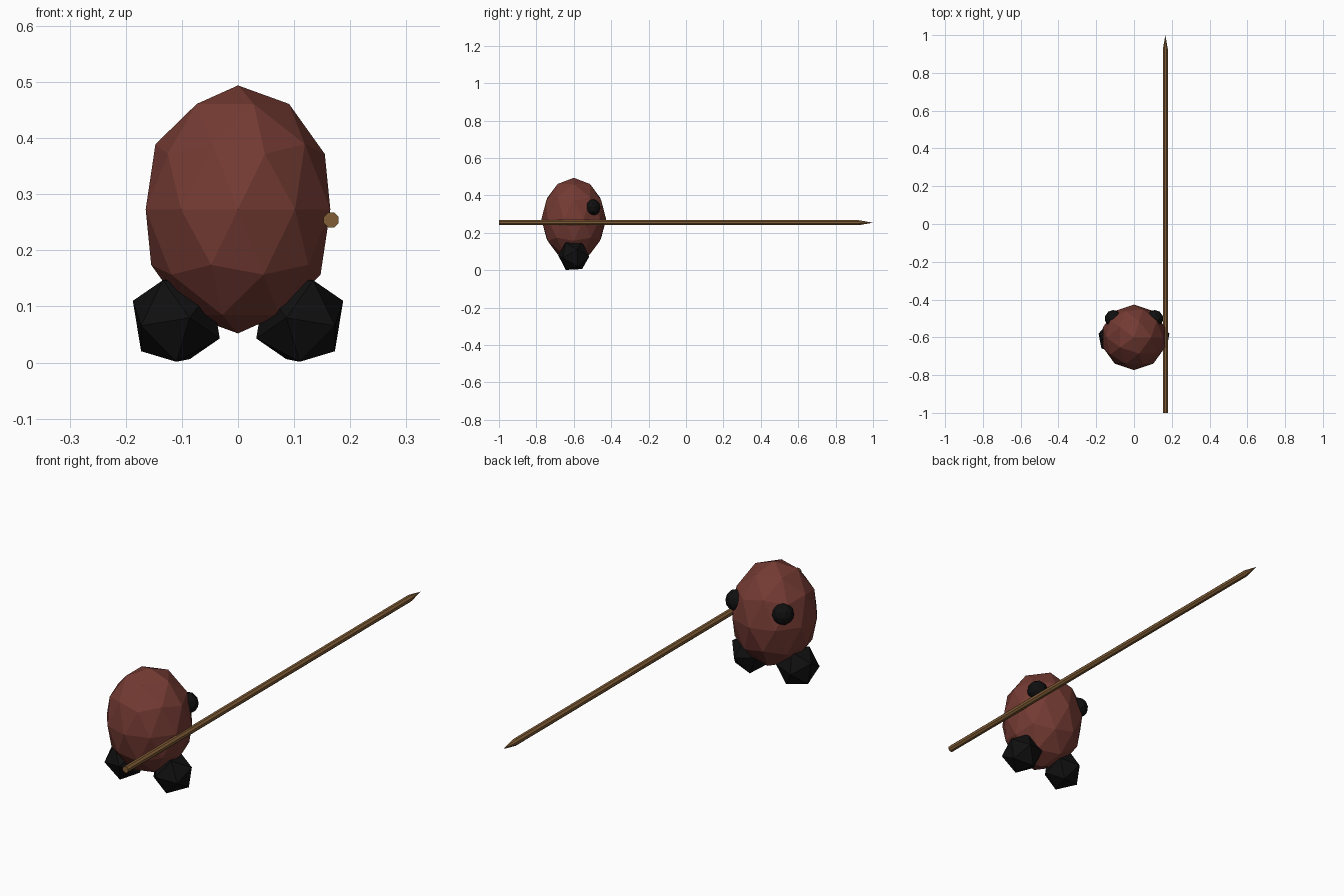
import bpy, bmesh, math
from mathutils import Matrix

if "Cube" in bpy.data.objects:
    bpy.data.objects.remove(bpy.data.objects["Cube"])


def material(name, rgb):
    m = bpy.data.materials.new(name)
    m.diffuse_color = (*rgb, 1)
    m.use_nodes = True
    m.node_tree.nodes["Principled BSDF"].inputs["Base Color"].default_value = m.diffuse_color
    return m


BROWN = material("red_brown", (0.175, 0.043, 0.033))
BLACK = material("near_black", (0.005, 0.005, 0.005))
WOOD = material("wood", (0.22, 0.11, 0.037))


def finish(bm, name, mat):
    bmesh.ops.recalc_face_normals(bm, faces=bm.faces)
    me = bpy.data.meshes.new(name)
    bm.to_mesh(me)
    bm.free()
    me.materials.append(mat)
    ob = bpy.data.objects.new(name, me)
    bpy.context.collection.objects.link(ob)
    return ob


def ball(name, mat, centre, radii, subdiv, tilt=0, mirror=False):
    bm = bmesh.new()
    bmesh.ops.create_icosphere(bm, subdivisions=subdiv, radius=1)
    m = (Matrix.Translation(centre) @ Matrix.Rotation(tilt, 4, 'X')
         @ Matrix.Diagonal((*radii, 1)))
    bm.transform(m)
    if mirror:
        bm.transform(Matrix.Diagonal((-1, 1, 1, 1)))
    return finish(bm, name, mat)


# Egg-shaped body
ball("body", BROWN, (0, -0.6, 0.273), (0.173, 0.173, 0.221), 2)

# Feet and eyes, mirrored left to right
for side, flip in (("right", False), ("left", True)):
    ball(side + "_foot", BLACK, (0.11, -0.6, 0.0765), (0.0866,) * 3, 1,
         math.radians(-30), flip)
    ball(side + "_eye", BLACK, (0.11, -0.5, 0.335), (0.0445,) * 3, 2, 0, flip)

# Wooden spear: shaft and pointed tip, running along y
R = 0.0143


def rod(name, y0, y1, r0, r1):
    bm = bmesh.new()
    bmesh.ops.create_cone(bm, cap_ends=True, segments=8, radius1=r0,
                          radius2=r1, depth=y1 - y0)
    bm.transform(Matrix.Translation((0.166, (y0 + y1) / 2, 0.254))
                 @ Matrix.Rotation(math.radians(-90), 4, 'X')
                 @ Matrix.Rotation(math.radians(22.5), 4, 'Z'))
    bmesh.ops.remove_doubles(bm, verts=bm.verts, dist=1e-5)
    return finish(bm, name, WOOD)


rod("spear_shaft", -1, 0.925, R, R)
rod("spear_tip", 0.925, 1, R, 0)
